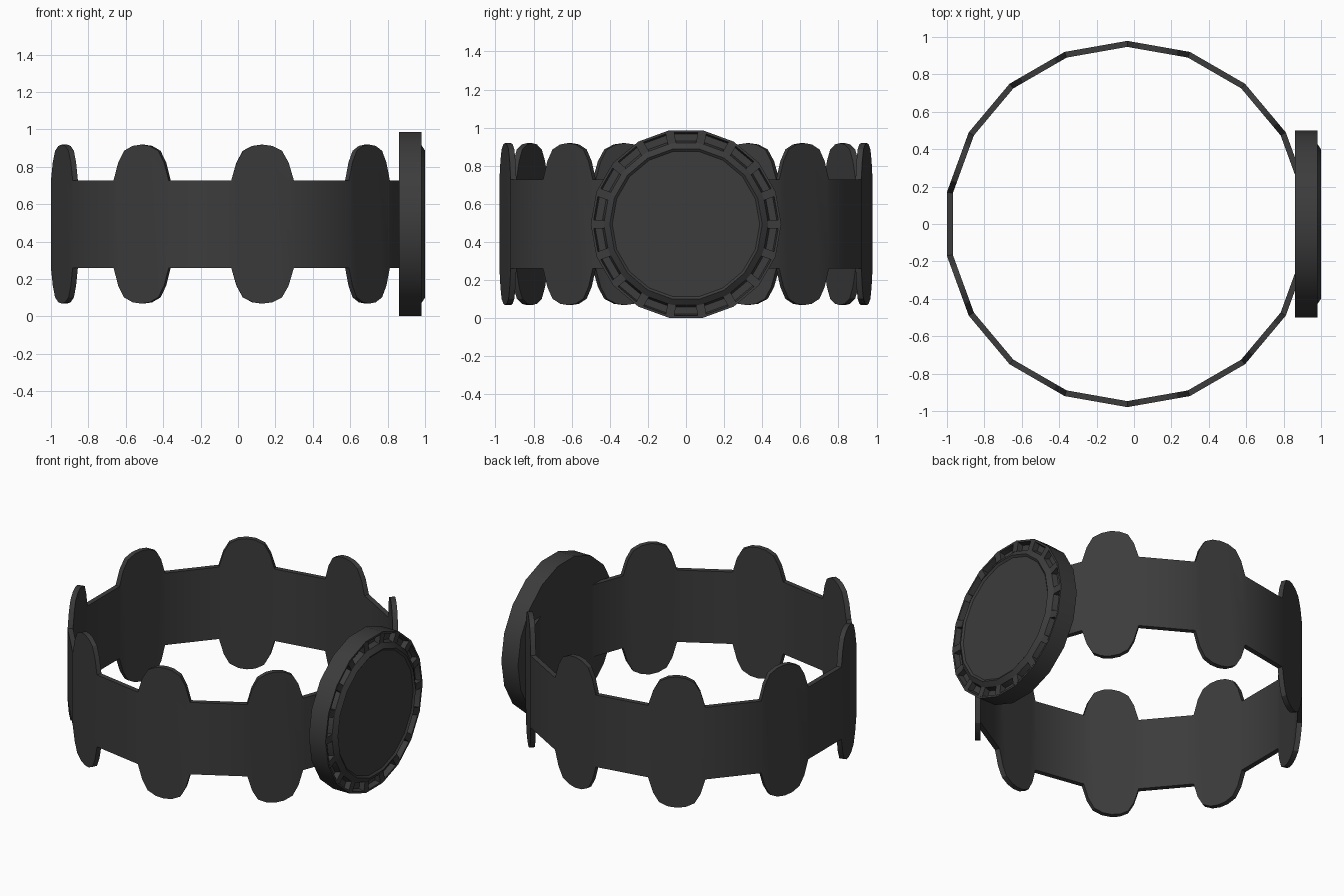
import bpy, bmesh, math
from mathutils import Matrix

if "Cube" in bpy.data.objects:
    bpy.data.objects.remove(bpy.data.objects["Cube"])

N = 18                    # sides of band and dial
CX, CZ = -0.036, 0.494    # band centre x, common centre height
STEP = 2 * math.pi / N

dark = bpy.data.materials.new("dark_grey")
dark.diffuse_color = (0.045, 0.045, 0.045, 1)
dark.use_nodes = True
dark.node_tree.nodes["Principled BSDF"].inputs["Base Color"].default_value = dark.diffuse_color


def finish(bm, name, smooth=True):
    bmesh.ops.remove_doubles(bm, verts=bm.verts, dist=0.0005)
    bmesh.ops.recalc_face_normals(bm, faces=bm.faces)
    me = bpy.data.meshes.new(name)
    bm.to_mesh(me)
    bm.free()
    me.materials.append(dark)
    ob = bpy.data.objects.new(name, me)
    bpy.context.collection.objects.link(ob)
    if smooth:
        bpy.ops.object.select_all(action='DESELECT')
        ob.select_set(True)
        bpy.context.view_layer.objects.active = ob
        bpy.ops.object.shade_smooth_by_angle(angle=math.radians(30))
    return ob


# Band: flat panels, every second one carrying rounded lobes above and below
R_OUT, R_IN, HALF = 0.979, 0.947, 0.234
LOBE = [(0.83, 0.33), (0.62, 0.392), (0.31, 0.418), (0, 0.425)]
half_lobe = [(1, HALF)] + LOBE
lobe_top = half_lobe + [(-t, h) for t, h in reversed(LOBE[:-1])] + [(-1, HALF)]
plain_top = [(1, HALF), (-1, HALF)]

bm = bmesh.new()
for k in range(N):
    mid = k * STEP
    lobed = k % 2 == 0 and k != 0
    top = lobe_top if lobed else plain_top
    outline = top + [(-t, -h) for t, h in top]
    skins = []
    for r in (R_OUT, R_IN):
        d, w = r * math.cos(STEP / 2), r * math.sin(STEP / 2)
        c, s = math.cos(mid), math.sin(mid)
        skins.append([bm.verts.new((CX + d * c - t * w * s, d * s + t * w * c, CZ + h))
                      for t, h in outline])
        bm.faces.new(skins[-1])
    n, m = len(outline), len(top)
    for i in range(n):
        if i not in (m - 1, n - 1):      # panel joints stay open
            j = (i + 1) % n
            bm.faces.new((skins[0][i], skins[0][j], skins[1][j], skins[1][i]))
finish(bm, "band")

# Dial: lathed about the x axis, with a groove around a raised centre
profile = [(0.86, 0.5), (0.98, 0.5), (0.98, 0.488), (0.945, 0.48),
           (0.945, 0.442), (0.978, 0.432), (1.0, 0.40), (0.99, 0.387)]
bm = bmesh.new()
rings = [[bm.verts.new((x, r * math.cos(k * STEP), CZ + r * math.sin(k * STEP)))
          for k in range(N)] for x, r in profile]
for a, b in zip(rings, rings[1:]):
    for i in range(N):
        j = (i + 1) % N
        bm.faces.new((a[i], a[j], b[j], b[i]))
bm.faces.new(rings[0])
bm.faces.new(rings[-1])
finish(bm, "dial")

# Bezel ticks bridging the groove at each corner
bm = bmesh.new()
for k in range(N):
    mat = (Matrix.Translation((0, 0, CZ)) @ Matrix.Rotation(k * STEP, 4, 'X')
           @ Matrix.Translation((0.96, 0.459, 0))
           @ Matrix.Diagonal((0.042, 0.06, 0.045, 1)))
    bmesh.ops.create_cube(bm, size=1, matrix=mat)
finish(bm, "bezel_ticks", smooth=False)
